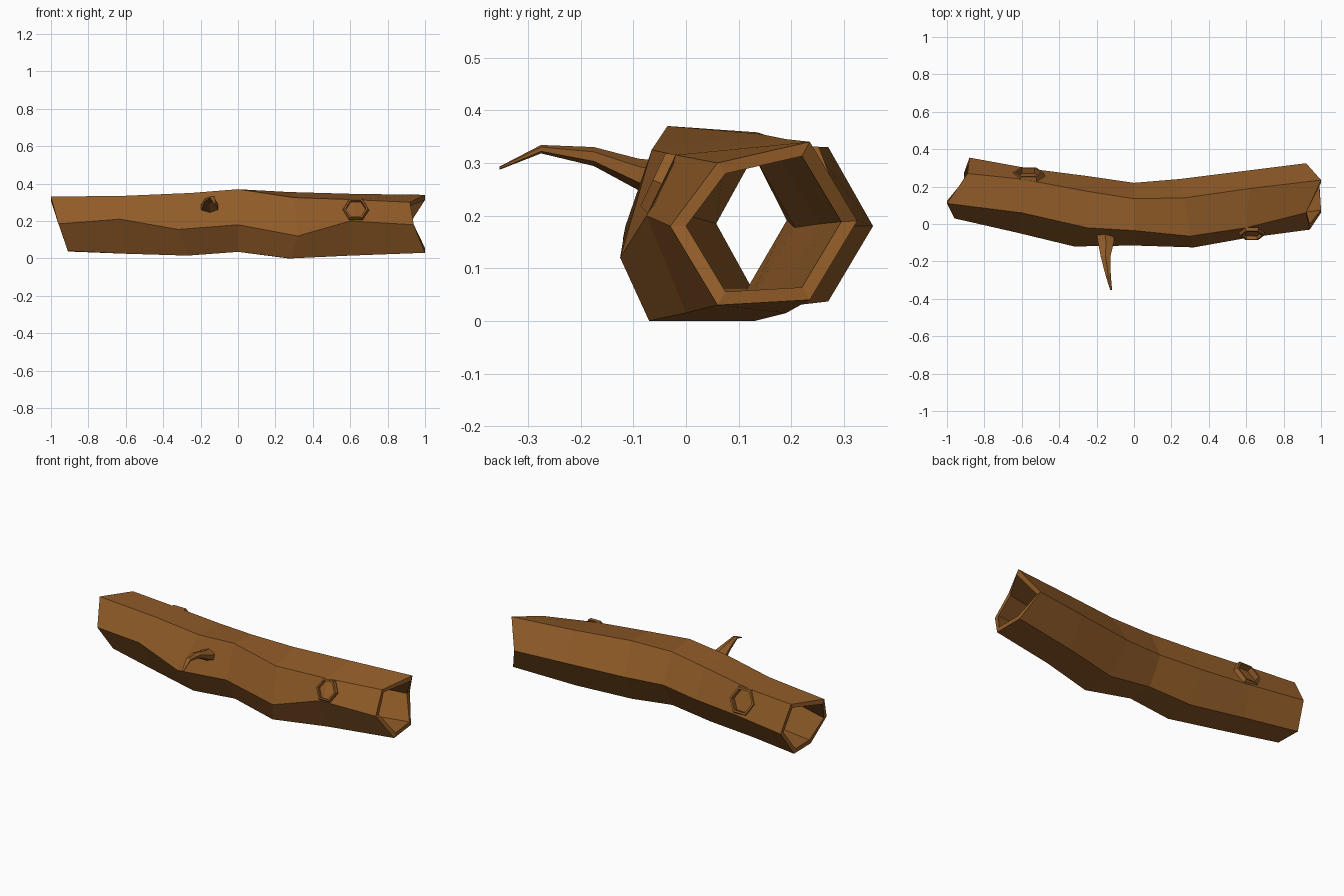
import bpy, bmesh, math
from mathutils import Vector

if "Cube" in bpy.data.objects:
    bpy.data.objects.remove(bpy.data.objects["Cube"])

bark = bpy.data.materials.new("brown bark")
bark.diffuse_color = (0.28, 0.105, 0.021, 1)
bark.use_nodes = True
bark.node_tree.nodes["Principled BSDF"].inputs["Base Color"].default_value = bark.diffuse_color


def make_object(name, bm):
    bmesh.ops.recalc_face_normals(bm, faces=bm.faces)
    me = bpy.data.meshes.new(name)
    bm.to_mesh(me)
    bm.free()
    me.materials.append(bark)
    ob = bpy.data.objects.new(name, me)
    bpy.context.scene.collection.objects.link(ob)
    return ob


def bridge(bm, a, b):
    n = len(a)
    for i in range(n):
        bm.faces.new((a[i], a[(i + 1) % n], b[(i + 1) % n], b[i]))


def hexagon(centre, u, v, ru, rv):
    return [centre + u * ru * math.cos(k * math.pi / 3) + v * rv * math.sin(k * math.pi / 3)
            for k in range(6)]


# Log cross-sections: front, top front, top back, back, bottom back, bottom front
SECTIONS = [
    [(-.96, .03, .185), (-1, .11, .33), (-.89, .27, .33), (-.88, .355, .18), (-.91, .27, .037), (-.91, .11, .04)],
    [(-.63, -.045, .21), (-.6, .06, .335), (-.6, .24, .33), (-.55, .295, .18), (-.6, .21, .03), (-.6, .04, .025)],
    [(-.32, -.12, .155), (-.25, -.02, .35), (-.25, .175, .345), (-.24, .255, .18), (-.27, .15, .015), (-.27, -.04, .015)],
    [(0, -.115, .18), (0, -.035, .37), (0, .135, .358), (0, .22, .19), (0, .13, .035), (0, -.03, .035)],
    [(.32, -.125, .12), (.3, -.065, .325), (.27, .14, .355), (.24, .24, .18), (.27, .13, 0), (.28, -.07, 0)],
    [(.6, -.075, .2), (.6, -.02, .315), (.62, .19, .345), (.6, .285, .185), (.6, .19, .015), (.6, 0, .015)],
    [(.94, -.03, .18), (.92, .06, .3), (1, .235, .34), (.92, .325, .19), (.99, .235, .04), (1, .06, .03)],
]

# Hollow log: outer and inner skins joined at the open ends
bm = bmesh.new()
outer, inner = [], []
for sec in SECTIONS:
    pts = [Vector(p) for p in sec]
    c = sum(pts, Vector()) / 6
    outer.append([bm.verts.new(p) for p in pts])
    inner.append([bm.verts.new((p.x, c.y + (p.y - c.y) * .83, c.z + (p.z - c.z) * .83)) for p in pts])
for skin in (outer, inner):
    for a, b in zip(skin, skin[1:]):
        bridge(bm, a, b)
for end in (0, -1):
    bridge(bm, outer[end], inner[end])
log = make_object("hollow_log", bm)


# Knots: shallow hexagonal recess cut in the bark with a low raised rim
def knot(name, centre, normal, radius, rise, depth):
    c, n = Vector(centre), Vector(normal).normalized()
    u = Vector((1, 0, 0))
    v = n.cross(u)
    bm = bmesh.new()
    rings = [[bm.verts.new(p) for p in hexagon(c + n * h, u, v, radius * .8, radius * .8)]
             for h in (-depth, .08)]
    bridge(bm, *rings)
    bm.faces.new(rings[0])
    bm.faces.new(rings[1])
    cutter = make_object(name + "_cutter", bm)
    cutter.hide_render = True
    mod = log.modifiers.new(name, 'BOOLEAN')
    mod.operation = 'DIFFERENCE'
    mod.solver = 'EXACT'
    mod.object = cutter
    bpy.context.view_layer.objects.active = log
    bpy.ops.object.modifier_apply(modifier=name)
    bpy.data.objects.remove(cutter)

    bm = bmesh.new()
    loops = [[bm.verts.new(p) for p in hexagon(c + n * h, u, v, radius * s, radius * s)]
             for s, h in ((1.05, -depth * .6), (.95, rise), (.8, rise), (.8, -depth * .9))]
    for i in range(4):
        bridge(bm, loops[i], loops[(i + 1) % 4])
    make_object(name + "_rim", bm)


knot("front_knot", (.63, -.05, .262), (0, -.9, .43), .068, .014, .008)
knot("back_knot", (-.565, .266, .262), (0, .93, .37), .085, .012, .018)

# Broken twig: tapered, drooping six-sided branch (centre, half width, half height)
TWIG = [((-.155, -.05, .268), .046, .036), ((-.15, -.09, .278), .044, .030),
        ((-.152, -.175, .312), .026, .018), ((-.138, -.275, .326), .014, .008),
        ((-.122, -.354, .29), .005, .003)]
bm = bmesh.new()
rings = [[bm.verts.new(p) for p in hexagon(Vector(c), Vector((0, 0, 1)), Vector((1, 0, 0)), h, w * 1.15)]
         for c, w, h in TWIG]
for a, b in zip(rings, rings[1:]):
    bridge(bm, a, b)
bm.faces.new(rings[0])
bm.faces.new(rings[-1])
make_object("twig", bm)
